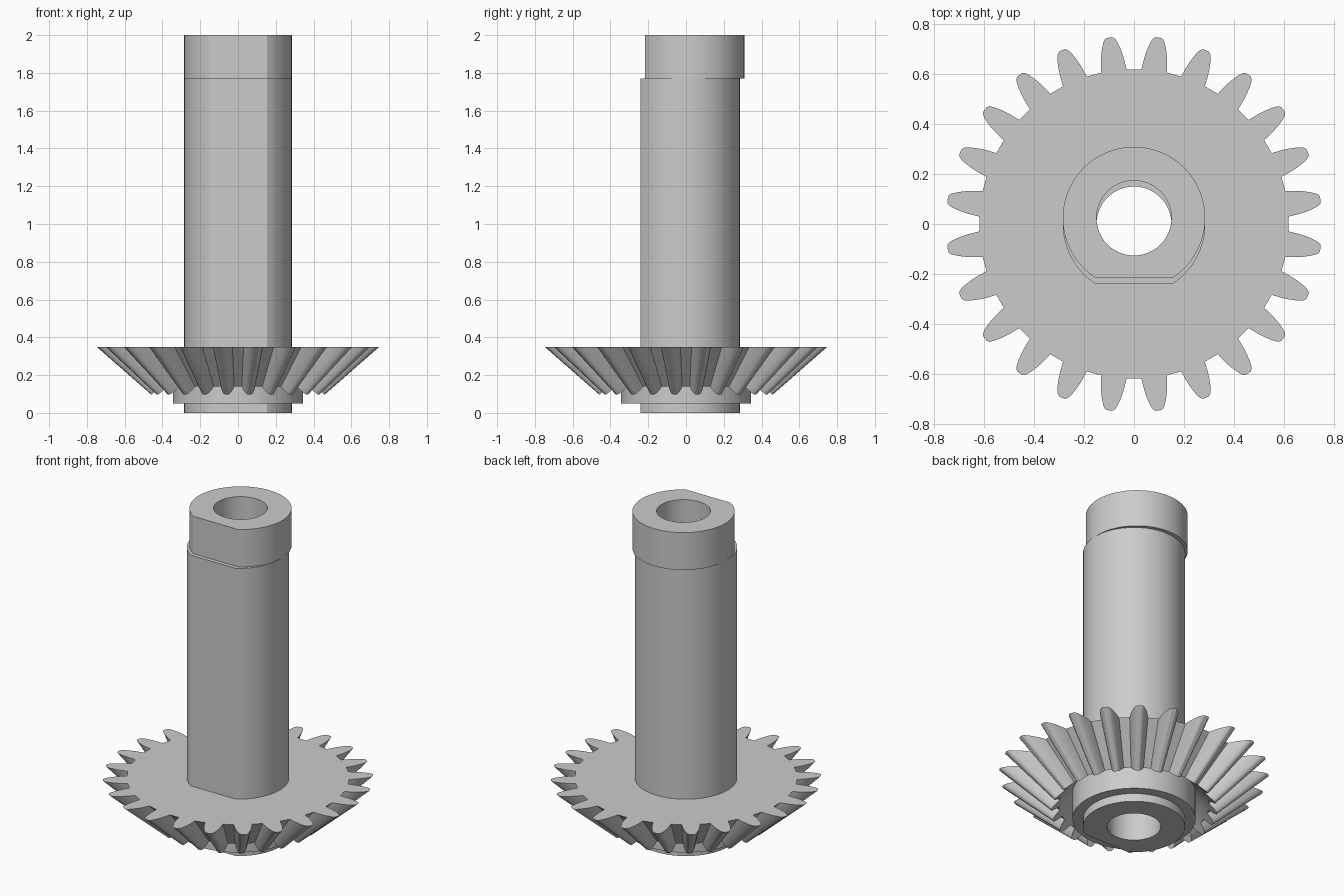
import bpy, bmesh
from math import sin, cos, asin, pi, radians

if "Cube" in bpy.data.objects:
    bpy.data.objects.remove(bpy.data.objects["Cube"])

R, FLAT, BORE = 0.285, 0.24, 0.15
TEETH = 24
ROOT_R, TOP_Z, APEX_Z = 0.62, 0.35, -0.306


def finish(name, bm):
    bmesh.ops.recalc_face_normals(bm, faces=bm.faces)
    me = bpy.data.meshes.new(name)
    bm.to_mesh(me)
    bm.free()
    ob = bpy.data.objects.new(name, me)
    bpy.context.collection.objects.link(ob)
    bpy.context.view_layer.objects.active = ob
    ob.select_set(True)
    bpy.ops.object.shade_smooth_by_angle(angle=radians(25))
    ob.select_set(False)
    return ob


def loft_closed(name, loops):
    """Bridge equal-length loops in order and join the last back to the first."""
    bm = bmesh.new()
    rings = [[bm.verts.new(p) for p in loop] for loop in loops]
    n = len(rings[0])
    for a, b in zip(rings, rings[1:] + rings[:1]):
        for i in range(n):
            j = (i + 1) % n
            bm.faces.new((a[i], a[j], b[j], b[i]))
    return finish(name, bm)


def d_radius(a, r=R, flat=FLAT):
    """Radius of a circle with one flat on the -y side."""
    return min(r, flat / -sin(a)) if sin(a) < -1e-6 else r


def ring(angles, radius, z, dy=0.0):
    f = radius if callable(radius) else (lambda a: radius)
    return [(f(a) * cos(a), f(a) * sin(a) + dy, z) for a in angles]


def d_tube(name, z0, z1, dy):
    corner = asin(FLAT / R)
    angles = sorted([2 * pi * i / 128 for i in range(128)]
                    + [pi + corner, 2 * pi - corner])
    return loft_closed(name, [ring(angles, d_radius, z0, dy),
                              ring(angles, d_radius, z1, dy),
                              ring(angles, BORE, z1, dy),
                              ring(angles, BORE, z0, dy)])


# Hollow shaft and the slightly offset collar on its end
d_tube("shaft", 0.0, 1.77, 0.0)
d_tube("end_collar", 1.77, 2.0, 0.024)

# Tooth flank: radius and half angle in degrees, root to tip
flank = [(ROOT_R, 4.75), (0.64, 4.4), (0.665, 4.0), (0.69, 3.45),
         (0.715, 2.8), (0.735, 2.15), (0.746, 1.65), (0.753, 0.9)]
tooth = [(r, -a) for r, a in flank] + [(r, a) for r, a in reversed(flank)]
outline = [(r, radians(7.5 + 15 * k + a)) for k in range(TEETH) for r, a in tooth]
angles = [a for _, a in outline]

# Large end is flat; the small end is trimmed by a 45 degree back cone
top, bottom = [], []
for r, a in outline:
    top.append((r * cos(a), r * sin(a), TOP_Z))
    h = TOP_Z - APEX_Z
    s = (0.56 - APEX_Z) / (h + r)
    bottom.append((s * r * cos(a), s * r * sin(a), APEX_Z + s * h))


def inner(a):
    return d_radius(a, R - 0.004, FLAT - 0.004)


# Bevel gear with its hub
loft_closed("bevel_gear", [ring(angles, inner, 0.05),
                           ring(angles, 0.345, 0.05),
                           ring(angles, 0.345, 0.215),
                           bottom, top,
                           ring(angles, inner, TOP_Z)])
